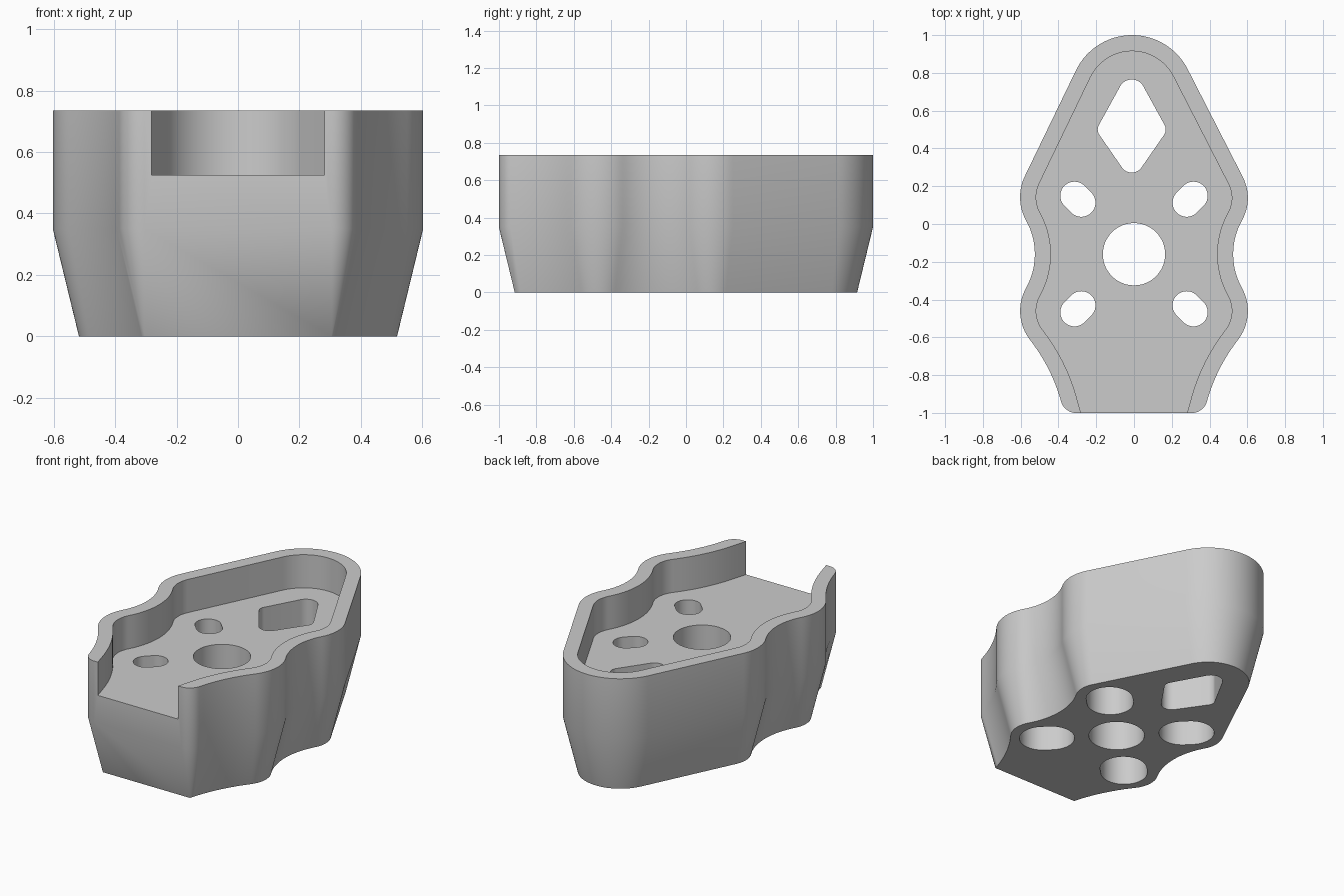
import bpy, bmesh, math
from mathutils import Vector
from mathutils.geometry import convex_hull_2d

if "Cube" in bpy.data.objects:
    bpy.data.objects.remove(bpy.data.objects["Cube"])

WALL = 0.085      # wall thickness, also the amount the foot tapers inwards
TAPER_Z, FLOOR_Z, TOP_Z = 0.35, 0.525, 0.735

grey = bpy.data.materials.new("grey plastic")
grey.diffuse_color = (0.6, 0.6, 0.6, 1)
grey.use_nodes = True
grey.node_tree.nodes["Principled BSDF"].inputs["Base Color"].default_value = grey.diffuse_color


def arc(cx, cy, r, a0, a1, n, side=1):
    """Points on an arc, each with its outward normal (side=-1 for hollows)."""
    out = []
    for i in range(n + 1):
        a = math.radians(a0 + (a1 - a0) * i / n)
        d = Vector((math.cos(a), math.sin(a)))
        out.append((Vector((cx, cy)) + d * r, d * side))
    return out


def skew(p):
    """The tip sits very slightly left of the centre line."""
    return Vector((p.x - 0.01 * min(max((p.y - 0.14) / 0.53, 0), 1), p.y))


def mirrored(half):
    """Close a right-hand half, listed back to front, into a full loop."""
    return half + [(Vector((-p.x, p.y)), Vector((-n.x, n.y))) for p, n in reversed(half)]


def loft(name, rings):
    """Solid from stacked rings: a list of (points, z)."""
    bm = bmesh.new()
    loops = [[bm.verts.new((p.x, p.y, z)) for p in pts] for pts, z in rings]
    n = len(loops[0])
    for a, b in zip(loops, loops[1:]):
        for i in range(n):
            j = (i + 1) % n
            bm.faces.new((a[i], a[j], b[j], b[i]))
    bm.faces.new(loops[0])
    bm.faces.new(loops[-1])
    bmesh.ops.remove_doubles(bm, verts=bm.verts, dist=1e-5)
    bmesh.ops.recalc_face_normals(bm, faces=bm.faces)
    me = bpy.data.meshes.new(name)
    bm.to_mesh(me)
    bm.free()
    me.materials.append(grey)
    ob = bpy.data.objects.new(name, me)
    bpy.context.collection.objects.link(ob)
    return ob


def hull_cutter(name, circles, z0, z1):
    """Prism around the convex hull of circles (x, y, r)."""
    pts = [p for x, y, r in circles for p, _ in arc(x, y, r, 0, 352.5, 47)]
    ring = [pts[i] for i in convex_hull_2d(pts)]
    return loft(name, [(ring, z0), (ring, z1)])


# Half outline of the foot: tip, bump, waist, bump, flank
half = (arc(0, 0.67, 0.245, 90, 26.5, 16)
        + arc(0.353, 0.14, 0.165, 26.5, -29.1, 14)
        + arc(0.891, -0.16, 0.451, 150.9, 209.1, 18, -1)[1:]
        + arc(0.353, -0.46, 0.165, 29.1, -38, 16)[1:]
        + arc(1.287, -1.19, 1.02, 142, 164.4, 12, -1)[1:])
corner = half[-1][0]
# Sharp front corner of the foot fans out into a rounded one above
fan = [(corner, n) for _, n in arc(0, 0, 1, -15.6, -90, 10)]
outline = mirrored(half + fan)
foot = [skew(p) for p, n in outline]
rim = [skew(p + n * WALL) for p, n in outline]

# Body with tapered foot and straight upper wall
body = loft("body", [(foot, 0), (rim, TAPER_Z), (rim, TOP_Z)])

# Tray recess, running out through the open front
mouth = [(Vector((0.281, -1.0)), Vector()), (Vector((0.268, -1.06)), Vector())]
tray = [skew(p) for p, n in mirrored(half + mouth)]
cutters = [loft("tray_cutter", [(tray, FLOOR_Z), (tray, 1.0)])]

# Central bore and rounded diamond opening
cutters.append(hull_cutter("bore_cutter", [(0, -0.16, 0.165)], -0.1, 0.65))
cutters.append(hull_cutter("diamond_cutter", [
    (-0.012, 0.695, 0.07), (0.118, 0.50, 0.05),
    (-0.012, 0.335, 0.063), (-0.142, 0.50, 0.05)], -0.1, 0.65))

# Four radial screw slots, each with a wider pocket below
for sx in (-1, 1):
    for sy in (-1, 1):
        x, y, d = 0.297 * sx, -0.159 + 0.29 * sy, 0.018
        ends = [(x + k * d * sx, y + k * d * sy) for k in (-1, 1)]
        for name, r, z0, z1 in (("slot_cutter", 0.075, 0.2, 0.65),
                                ("pocket_cutter", 0.138, -0.1, 0.38)):
            cutters.append(hull_cutter(name, [(ex, ey, r) for ex, ey in ends], z0, z1))

# Apply the cuts
bpy.context.view_layer.objects.active = body
for c in cutters:
    c.hide_render = True
    m = body.modifiers.new("cut", 'BOOLEAN')
    m.operation, m.solver, m.object = 'DIFFERENCE', 'EXACT', c
    bpy.ops.object.modifier_apply(modifier=m.name)
for c in cutters:
    bpy.data.objects.remove(c)

# Smooth curved walls, keep edges crisp
bpy.ops.object.select_all(action='DESELECT')
body.select_set(True)
bpy.ops.object.shade_smooth_by_angle(angle=math.radians(30))
